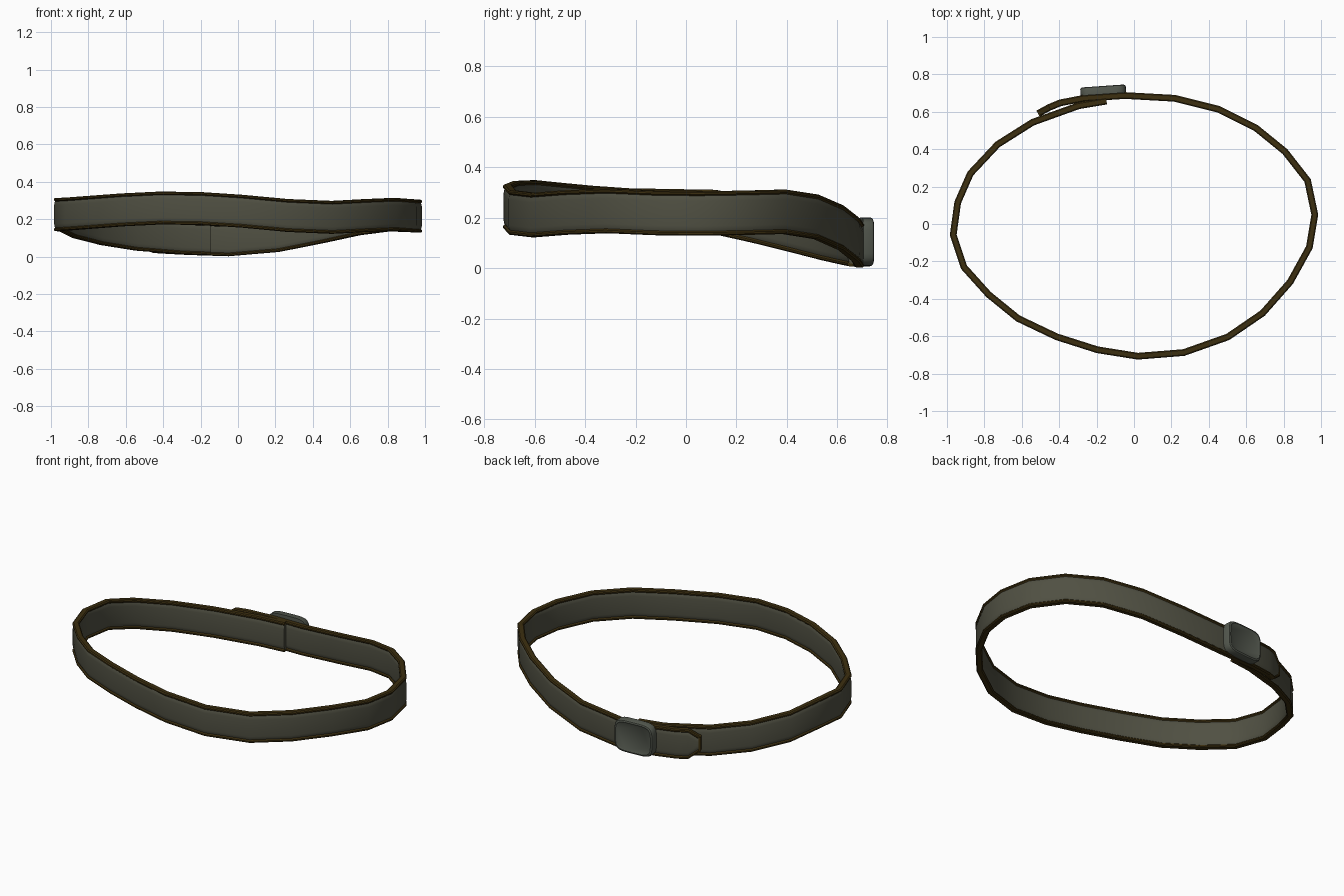
import bpy, bmesh, math
from mathutils import Vector

default_cube = bpy.data.objects.get("Cube")
if default_cube:
    bpy.data.objects.remove(default_cube, do_unlink=True)


def make_material(name, rgb):
    mat = bpy.data.materials.new(name)
    mat.use_nodes = True
    color = (*rgb, 1)
    mat.diffuse_color = color
    bsdf = mat.node_tree.nodes["Principled BSDF"]
    bsdf.inputs["Base Color"].default_value = color
    bsdf.inputs["Roughness"].default_value = 0.8
    return mat


olive = make_material("olive_webbing", (0.08, 0.08, 0.055))
brown = make_material("dark_brown_edging", (0.045, 0.028, 0.005))
metal = make_material("grey_green_metal", (0.085, 0.095, 0.075))

# Outer edge of the strap: x, y and the height of its centre line
PATH = [Vector(p) for p in (
    (-.15, .675, .095), (-.3, .65, .1), (-.55, .56, .12), (-.74, .44, .15),
    (-.89, .28, .188), (-.96, .12, .222), (-.985, -.06, .225), (-.925, -.24, .228),
    (-.79, -.39, .238), (-.63, -.52, .25), (-.42, -.62, .26), (-.2, -.69, .257),
    (.02, -.725, .243), (.27, -.705, .22), (.51, -.62, .21), (.7, -.49, .22),
    (.85, -.32, .226), (.955, -.13, .218), (.985, .05, .216), (.945, .24, .219),
    (.82, .4, .223), (.66, .53, .203), (.46, .63, .16), (.22, .69, .113),
    (-.05, .705, .09), (-.27, .69, .097), (-.4, .665, .104), (-.46, .64, .108),
    (-.515, .61, .112))]
HALF_THICK = .018
TIP_DROP = .042


def finish(name, bm, mat, angle=35):
    bmesh.ops.recalc_face_normals(bm, faces=bm.faces)
    mesh = bpy.data.meshes.new(name)
    bm.to_mesh(mesh)
    bm.free()
    mesh.materials.append(mat)
    obj = bpy.data.objects.new(name, mesh)
    bpy.context.collection.objects.link(obj)
    bpy.ops.object.select_all(action='DESELECT')
    obj.select_set(True)
    bpy.context.view_layer.objects.active = obj
    bpy.ops.object.shade_smooth_by_angle(angle=math.radians(angle))
    return obj


def outward(path, i):
    """Mitred horizontal direction pointing out of the loop."""
    normals = []
    for a, b in ((i - 1, i), (i, i + 1)):
        if a >= 0 and b < len(path):
            d = path[b] - path[a]
            normals.append(Vector((d.y, -d.x, 0)).normalized())
    n = sum(normals, Vector()).normalized()
    return n / n.dot(normals[0])


def sweep(name, path, section, mat, drops):
    """Sweep a closed section (out, up) along the path, narrowing by drops."""
    bm = bmesh.new()
    rings = []
    for i, p in enumerate(path):
        n = outward(path, i)
        ring = []
        for out, up in section:
            height = math.copysign(abs(up) - drops[i], up)
            ring.append(bm.verts.new(p + n * (out - HALF_THICK) + Vector((0, 0, height))))
        rings.append(ring)
    count = len(section)
    for r, s in zip(rings, rings[1:]):
        for k in range(count):
            m = (k + 1) % count
            bm.faces.new((r[k], r[m], s[m], s[k]))
    bm.faces.new(rings[0])
    bm.faces.new(rings[-1])
    return finish(name, bm, mat)


# Strap panel with softened long edges
drops = [0] * (len(PATH) - 1) + [TIP_DROP]
half = [(.016, .05), (.014, .064), (.008, .076)]
quarter = half + [(-o, u) for o, u in reversed(half)]
panel = quarter + [(o, -u) for o, u in ((-a, b) for a, b in quarter)]
sweep("strap_panel", PATH, panel, olive, drops)

# Edging along the top and bottom of the strap
edging = [(.011, .07), (.018, .076), (.018, .083), (.012, .088)]
edging += [(-o, u) for o, u in reversed(edging)]
for side, sign in (("top", 1), ("bottom", -1)):
    sweep(side + "_edging", PATH, [(o, sign * u) for o, u in edging], brown, drops)

# Edging that closes the pointed tip
tip_dir = (PATH[-1] - PATH[-2]).normalized()
tip_path = [PATH[-1] - tip_dir * .004, PATH[-1] + tip_dir * .008]
tip_box = [(.018, .045), (.018, -.045), (-.018, -.045), (-.018, .045)]
sweep("tip_edging", tip_path, tip_box, brown, [0, .004])


# Buckle: rounded plate with a raised rim and a slightly sunken face
def rounded_outline(width, height, steps=32, power=.45):
    points = []
    for k in range(steps):
        a = math.tau * k / steps
        c, s = math.cos(a), math.sin(a)
        points.append((width * math.copysign(abs(c) ** power, c),
                       height * math.copysign(abs(s) ** power, s)))
    return points


bm = bmesh.new()
layers = [(-.022, 0), (.012, 0), (.019, .004), (.022, .012), (.018, .018)]
rings = []
for depth, inset in layers:
    outline = rounded_outline(.122 - inset, .097 - inset)
    rings.append([bm.verts.new((x, depth, z)) for x, z in outline])
for r, s in zip(rings, rings[1:]):
    for k in range(len(r)):
        m = (k + 1) % len(r)
        bm.faces.new((r[k], r[m], s[m], s[k]))
bm.faces.new(rings[0])
bm.faces.new(rings[-1])
buckle = finish("buckle", bm, metal)
buckle.location = (-.165, .716, .104)
buckle.rotation_euler.z = math.radians(4)
